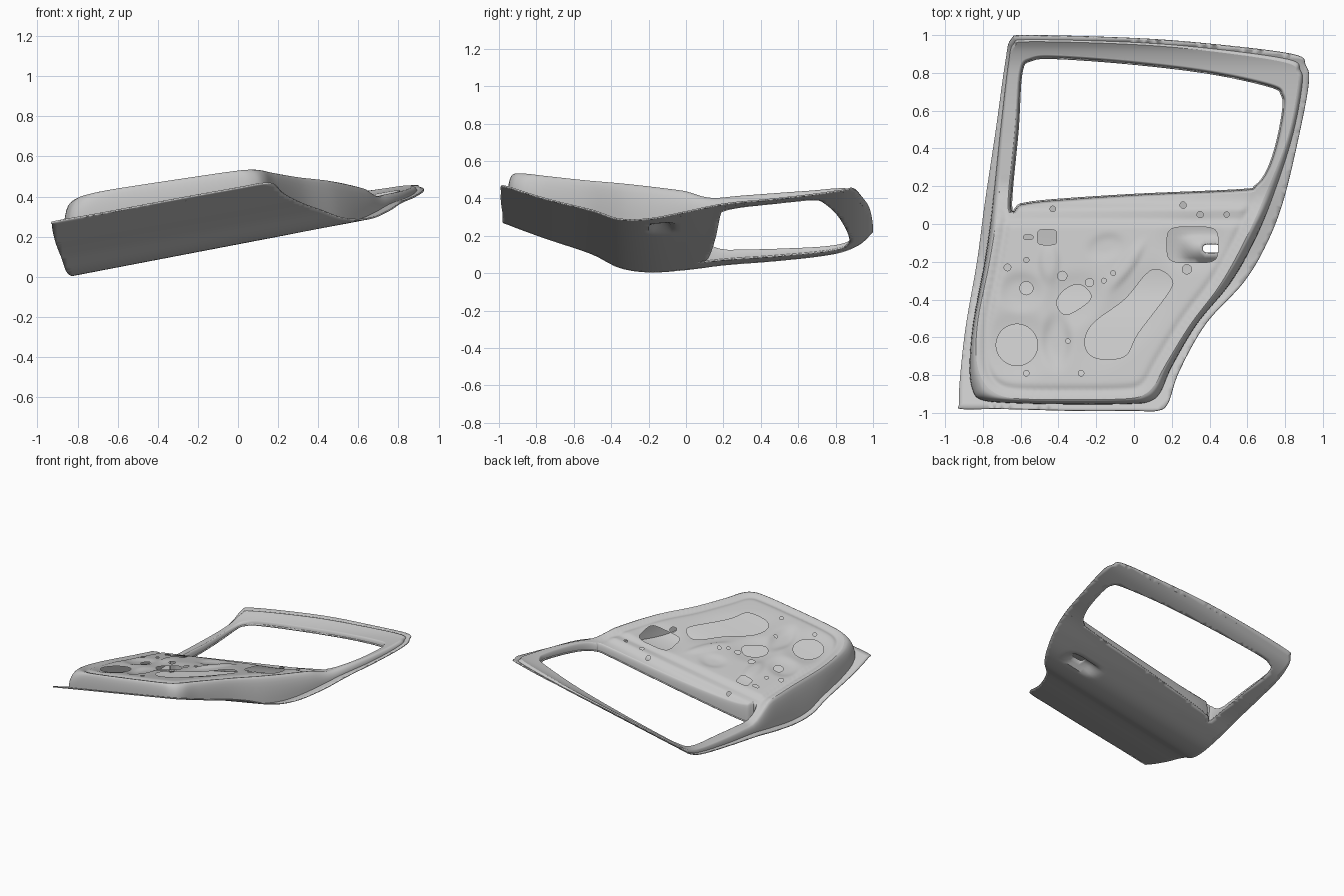
import bpy, bmesh, math
from mathutils import Vector
from mathutils.geometry import delaunay_2d_cdt
from mathutils.kdtree import KDTree

if "Cube" in bpy.data.objects:
    bpy.data.objects.remove(bpy.data.objects["Cube"])

metal = bpy.data.materials.new("bare_grey_metal")
metal.use_nodes = True
metal.diffuse_color = (0.57, 0.57, 0.57, 1)
metal.node_tree.nodes["Principled BSDF"].inputs["Base Color"].default_value = (0.57, 0.57, 0.57, 1)

# ---- helpers: closed curves ----
def smooth(points, n=8):
    """Closed Catmull-Rom curve through the points."""
    p = [Vector(q) for q in points]
    out = []
    for i in range(len(p)):
        a, b, c, d = (p[(i + k) % len(p)] for k in (-1, 0, 1, 2))
        for k in range(n):
            t = k / n
            out.append(0.5 * (2 * b + (c - a) * t + (2 * a - 5 * b + 4 * c - d) * t**2
                              + (3 * b - a - 3 * c + d) * t**3))
    return out

def oval(cx, cy, rx, ry=None, power=1.0, n=24):
    """Ellipse; a power below one squares it off."""
    def f(v):
        return math.copysign(abs(v) ** power, v)
    turn = [2 * math.pi * (i + .5) / n for i in range(n)]
    return [Vector((cx + rx * f(math.cos(a)), cy + (ry or rx) * f(math.sin(a)))) for a in turn]

def grow(loop, dist):
    """Offsets a clockwise loop outward."""
    out = []
    for i, p in enumerate(loop):
        t = (loop[(i + 1) % len(loop)] - loop[i - 1]).normalized()
        out.append(p + Vector((-t.y, t.x)) * dist)
    return out

def ease(v, lo, hi):
    t = min(1, max(0, (v - lo) / (hi - lo)))
    return t * t * (3 - 2 * t)

def tree(points):
    kd = KDTree(len(points))
    for i, p in enumerate(points):
        kd.insert((p.x, p.y, 0), i)
    kd.balance()
    return kd

def hole_test(loop):
    """Returns a quick point-inside-loop test."""
    xs, ys = [p.x for p in loop], [p.y for p in loop]
    x0, x1, y0, y1 = min(xs), max(xs), min(ys), max(ys)
    def inside(c):
        if not (x0 < c.x < x1 and y0 < c.y < y1):
            return False
        odd = False
        for i, q in enumerate(loop):
            p = loop[i - 1]
            if (p.y > c.y) != (q.y > c.y) and c.x < p.x + (c.y - p.y) * (q.x - p.x) / (q.y - p.y):
                odd = not odd
        return odd
    return inside

# ---- helpers: meshes ----
def finish(name, bm):
    me = bpy.data.meshes.new(name)
    bm.to_mesh(me)
    bm.free()
    me.materials.append(metal)
    ob = bpy.data.objects.new(name, me)
    bpy.context.collection.objects.link(ob)
    bpy.ops.object.select_all(action='DESELECT')
    ob.select_set(True)
    bpy.context.view_layer.objects.active = ob
    bpy.ops.object.shade_smooth_by_angle(angle=math.radians(40))
    return ob

def sheet(name, loops, height, step, flip=False):
    """Pressed sheet: first loop is the outline, the others are openings."""
    pts, edges = [], []
    for loop in loops:
        s = len(pts)
        pts += loop
        edges += [(s + i, s + (i + 1) % len(loop)) for i in range(len(loop))]
    near = tree(pts)
    tests = [hole_test(loop) for loop in loops[1:]]
    count = int(1 / step)
    for i in range(-count, count + 1):
        for j in range(-count, count + 1):
            p = Vector((i * step, j * step))
            if near.find((p.x, p.y, 0))[2] > step * 0.5:
                pts.append(p)
    co, _, faces, *_ = delaunay_2d_cdt(pts, edges, [], 1, 1e-5)
    faces = [f for f in faces
             if not any(t(sum((co[i] for i in f), Vector((0, 0))) / len(f)) for t in tests)]
    bm = bmesh.new()
    used = sorted({i for f in faces for i in f})
    vs = {i: bm.verts.new((co[i].x, co[i].y, height(co[i].x, co[i].y))) for i in used}
    for f in faces:
        bm.faces.new([vs[i] for i in f])
    if flip:
        bmesh.ops.reverse_faces(bm, faces=bm.faces)
    return finish(name, bm)

def wall(name, low, z_low, high, z_high, rows=7):
    """Rounded pressed wall rising from one loop to another."""
    bm = bmesh.new()
    grid = []
    for r in range(rows + 1):
        a = r / rows * math.pi / 2
        row = []
        for p, q in zip(low, high):
            c = p.lerp(q, 1 - math.cos(a))
            z0, z1 = z_low(*p), z_high(*q)
            row.append(bm.verts.new((c.x, c.y, z0 + (z1 - z0) * math.sin(a))))
        grid.append(row)
    for r in range(rows):
        for i in range(len(low)):
            bm.faces.new((grid[r][i - 1], grid[r][i], grid[r + 1][i], grid[r + 1][i - 1]))
    return finish(name, bm)

# ---- outlines: skin edge paired with inner shell edge ----
PAIRS = [((-.92, -.82), (-.835, -.7)), ((-.925, -.95), (-.805, -.82)), ((-.91, -.98), (-.735, -.895)),
         ((-.7, -.98), (-.61, -.925)), ((-.3, -.99), (-.3, -.93)), ((0, -.99), (-.04, -.925)),
         ((.12, -.99), (.05, -.905)), ((.18, -.95), (.11, -.85)), ((.24, -.78), (.17, -.74)),
         ((.38, -.53), (.3, -.53)), ((.58, -.31), (.45, -.33)), ((.7, -.11), (.57, -.12)),
         ((.79, .12), (.68, .12)), ((.87, .45), (.81, .45)), ((.925, .74), (.865, .72)),
         ((.91, .84), (.86, .8)), ((.84, .9), (.8, .855)), ((.4, .955), (.4, .915)),
         ((0, .985), (0, .95)), ((-.55, 1), (-.55, .965)), ((-.65, .98), (-.63, .94)),
         ((-.68, .86), (-.655, .84)), ((-.73, .5), (-.69, .5)), ((-.79, .1), (-.72, .1)),
         ((-.83, -.2), (-.765, -.2)), ((-.89, -.55), (-.825, -.5))]
edge = smooth([a for a, b in PAIRS])
shell = smooth([b for a, b in PAIRS])
foot = [b.lerp(a, 0.42) for a, b in zip(edge, shell)]
window = smooth([(-.645, .1), (-.61, .5), (-.59, .8), (-.54, .865), (-.4, .875), (0, .845),
                 (.4, .795), (.72, .725), (.78, .68), (.785, .6), (.75, .42), (.7, .28),
                 (.64, .205), (.56, .185), (0, .16), (-.45, .13), (-.6, .11)])
window_rim = grow(window, 0.022)
border = tree(shell)

# ---- heights ----
SECTION = [(-1.1, .33), (-1, .29), (-.75, .195), (-.5, .105), (-.36, .03), (-.2, 0), (0, .007),
           (.2, .026), (.5, .041), (.8, .07), (.92, .11), (1, .175), (1.1, .27)]

def section(y):
    i = max(k for k in range(1, len(SECTION) - 2) if SECTION[k][0] <= max(y, -1))
    (xa, a), (xb, b), (xc, c), (xd, d) = SECTION[i - 1:i + 3]
    h = xc - xb
    t = (y - xb) / h
    m0, m1 = (c - a) / (xc - xa) * h, (d - b) / (xd - xb) * h
    return b + m0 * t + (3 * (c - b) - 2 * m0 - m1) * t**2 + (2 * (b - c) + m0 + m1) * t**3

def body(x, y):
    return section(y) + (0.18 + 0.025 * ease(y, -.6, .3)) * (x + 0.85)

def skin_z(x, y):
    # handle recess
    return body(x, y) + 0.05 * math.exp(-((x - .38) / .11)**4 - ((y + .13) / .05)**4)

# pressed areas: centre, radii, angle, depth
STAMPS = [(-.62, -.64, .16, .16, 0, -.02), (-.41, -.62, .07, .13, 0, -.025), (-.6, -.36, .1, .09, 0, -.018),
          (-.32, -.4, .15, .12, .5, -.015), (-.03, -.48, .3, .13, .85, -.015), (-.04, -.22, .14, .035, .95, .014),
          (.31, -.11, .17, .12, 0, -.012), (-.45, -.2, .05, .1, 0, .015), (-.15, -.12, .09, .06, .3, -.012)]

def inner_z(x, y):
    plate = 0.345 + 0.15 * x - 0.2 * y
    frame = body(x, y) + 0.068 - 0.045 * y
    k = ease(y, -.02, 0.23)
    z = plate * (1 - k) + frame * k
    # groove following the shell edge, and belt ridges
    d = border.find((x, y, 0))[2]
    z -= 0.012 * (1 - k) * math.exp(-((d - .05) / .022)**2)
    inside = ease(d, 0.03, 0.09)
    z += inside * 0.011 * (math.exp(-((y - .08) / .022)**2) - math.exp(-((y - .02) / .022)**2))
    for cx, cy, rx, ry, ang, depth in STAMPS:
        u, v = x - cx, y - cy
        c, s = math.cos(ang), math.sin(ang)
        r = ((u * c + v * s) / rx)**2 + ((v * c - u * s) / ry)**2
        z += inside * depth * math.exp(-r * r)
    return z

# ---- outer skin ----
handle_hole = oval(.41, -.13, .045, .022, .6)
skin = sheet("outer_skin", [edge, window, handle_hole], skin_z, 0.025, flip=True)
hem = skin.modifiers.new("hem", 'SOLIDIFY')
hem.thickness, hem.offset = 0.008, -1

# ---- inner panel with its openings ----
openings = [
    oval(-.62, -.64, .11, n=40),
    smooth([(-.26, -.64), (-.2, -.71), (-.05, -.7), (.02, -.58), (.19, -.35), (.19, -.28),
            (.12, -.24), (.06, -.27), (-.05, -.4), (-.22, -.53)], 6),
    smooth([(-.41, -.42), (-.36, -.48), (-.25, -.42), (-.23, -.37), (-.29, -.32), (-.37, -.35)], 6),
    oval(-.46, -.07, .05, .04, .4), oval(.31, -.11, .135, .095, .45), oval(-.56, -.07, .025, .012, .6)]
for x, y, r in [(-.57, -.34, .035), (-.38, -.275, .025), (-.235, -.31, .022), (.26, .1, .017),
                (.35, .05, .017), (-.43, .08, .015), (-.67, -.23, .018), (.28, -.24, .025),
                (.49, .05, .014), (-.16, -.3, .013), (-.11, -.26, .013), (-.57, -.19, .014),
                (-.28, -.79, .015), (-.57, -.79, .015), (-.35, -.62, .012)]:
    openings.append(oval(x, y, r, n=14))
sheet("inner_panel", [shell, window_rim] + openings, inner_z, 0.0125)

# ---- side walls and window channel ----
wall("inner_side_wall", foot, body, shell, inner_z)
wall("window_channel", grow(window, 0.006), body, window_rim, inner_z)
